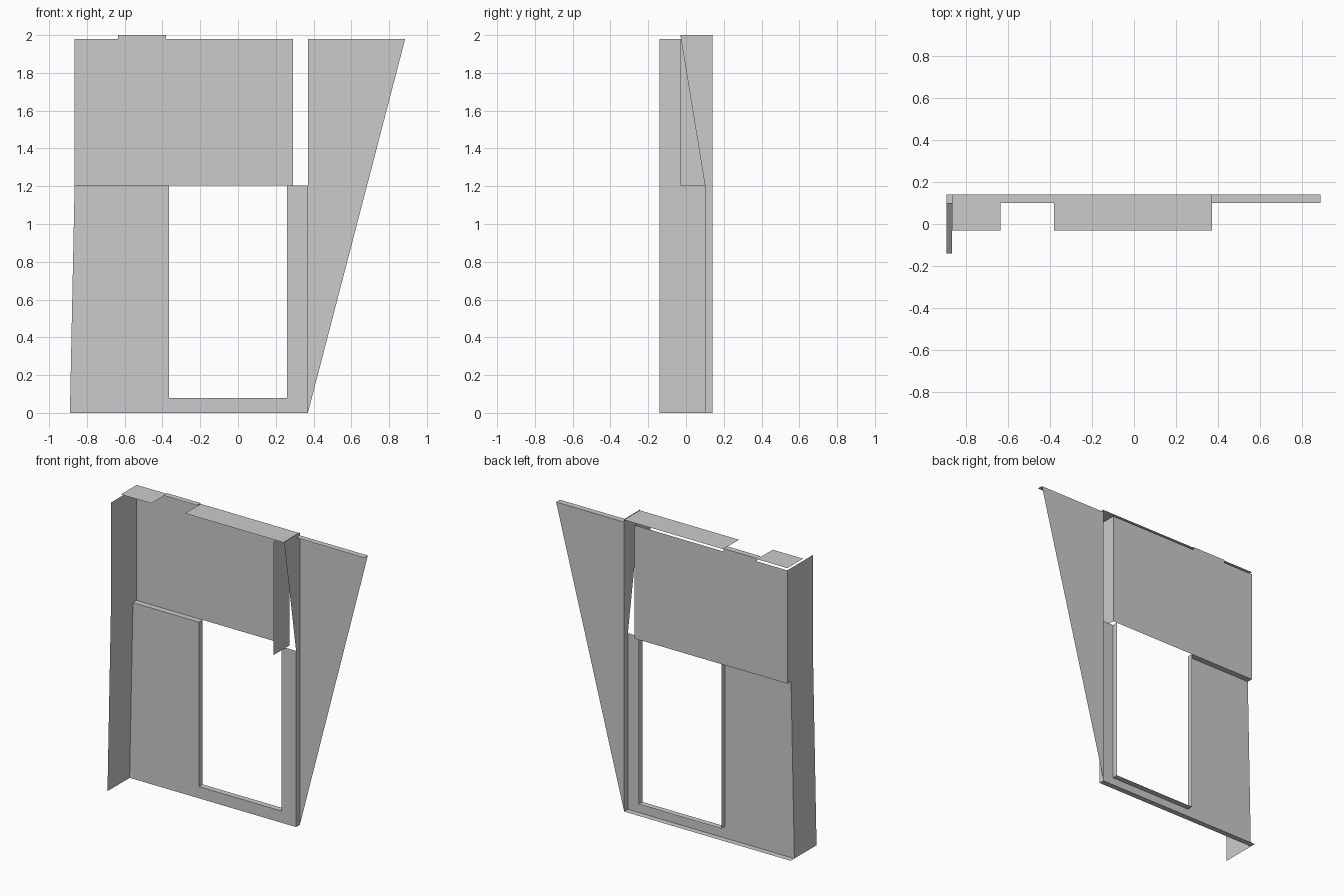
import bpy

if "Cube" in bpy.data.objects:
    bpy.data.objects.remove(bpy.data.objects["Cube"])

# Key planes of the folded sheet panel
FRONT, FLAP, FACE, BACK = -0.14, -0.03, 0.10, 0.14
LEFT, RIGHT, MID, TOP, CAP = -0.865, 0.37, 1.205, 1.98, 2.0
HOLE_L, HOLE_R, SILL, INNER = -0.365, 0.26, 0.08, 0.29
FOOT = -0.89


def sheet(name, *polys):
    """One object made of flat sheets, each given by its corners."""
    verts, faces = [], []
    for p in polys:
        faces.append(list(range(len(verts), len(verts) + len(p))))
        verts += p
    me = bpy.data.meshes.new(name)
    me.from_pydata(verts, [], faces)
    ob = bpy.data.objects.new(name, me)
    bpy.context.collection.objects.link(ob)
    return ob


def facing(x0, x1, z0, z1, y):
    return [(x0, y, z0), (x1, y, z0), (x1, y, z1), (x0, y, z1)]


def level(x0, x1, y0, y1, z):
    return [(x0, y0, z), (x1, y0, z), (x1, y1, z), (x0, y1, z)]


def side(x, y0, y1, z0, z1):
    return [(x, y0, z0), (x, y1, z0), (x, y1, z1), (x, y0, z1)]


# Upper panel with its top lip and the step down to the lower frame
sheet("upper_panel",
      facing(LEFT, INNER, MID, TOP, BACK),
      facing(-0.635, -0.38, TOP, CAP, BACK),
      level(-0.635, -0.38, FACE, BACK, CAP),
      level(LEFT, HOLE_L, FACE, BACK, MID))

# Lower frame around the opening
sheet("lower_panel", [(FOOT, FACE, 0), (HOLE_L, FACE, 0),
                      (HOLE_L, FACE, MID), (LEFT, FACE, MID)])
sheet("right_post", facing(HOLE_R, RIGHT, 0, MID, FACE))
sheet("bottom_rail", facing(HOLE_L, HOLE_R, 0, SILL, FACE),
      level(FOOT, RIGHT, FACE, BACK, 0))
sheet("opening_reveal",
      side(HOLE_L, FACE, BACK, SILL, MID),
      side(HOLE_R, FACE, BACK, SILL, MID),
      level(HOLE_L, HOLE_R, FACE, BACK, SILL))

# Left wall: upright above, splayed outward below
sheet("left_wall",
      side(LEFT, FRONT, BACK, MID, TOP),
      [(FOOT, FRONT, 0), (FOOT, FACE, 0), (LEFT, FACE, MID), (LEFT, FRONT, MID)])

# Inner fin and tapered outer wall on the right
sheet("inner_fin", side(INNER, FLAP, BACK, MID, TOP))
sheet("outer_wall",
      [(RIGHT, FACE, MID), (RIGHT, BACK, MID), (RIGHT, BACK, CAP), (RIGHT, FLAP, CAP)],
      side(RIGHT, FACE, BACK, 0, MID))

# Two top flaps with a notch between them
for name, x0, x1 in (("left_flap", LEFT, -0.635), ("right_flap", -0.38, RIGHT)):
    sheet(name, level(x0, x1, FLAP, BACK, CAP - 0.005))

# Triangular wing with its top lip
sheet("wing",
      [(RIGHT, BACK, 0), (0.885, BACK, TOP), (RIGHT, BACK, TOP)],
      level(RIGHT, 0.885, FACE, BACK, TOP))
